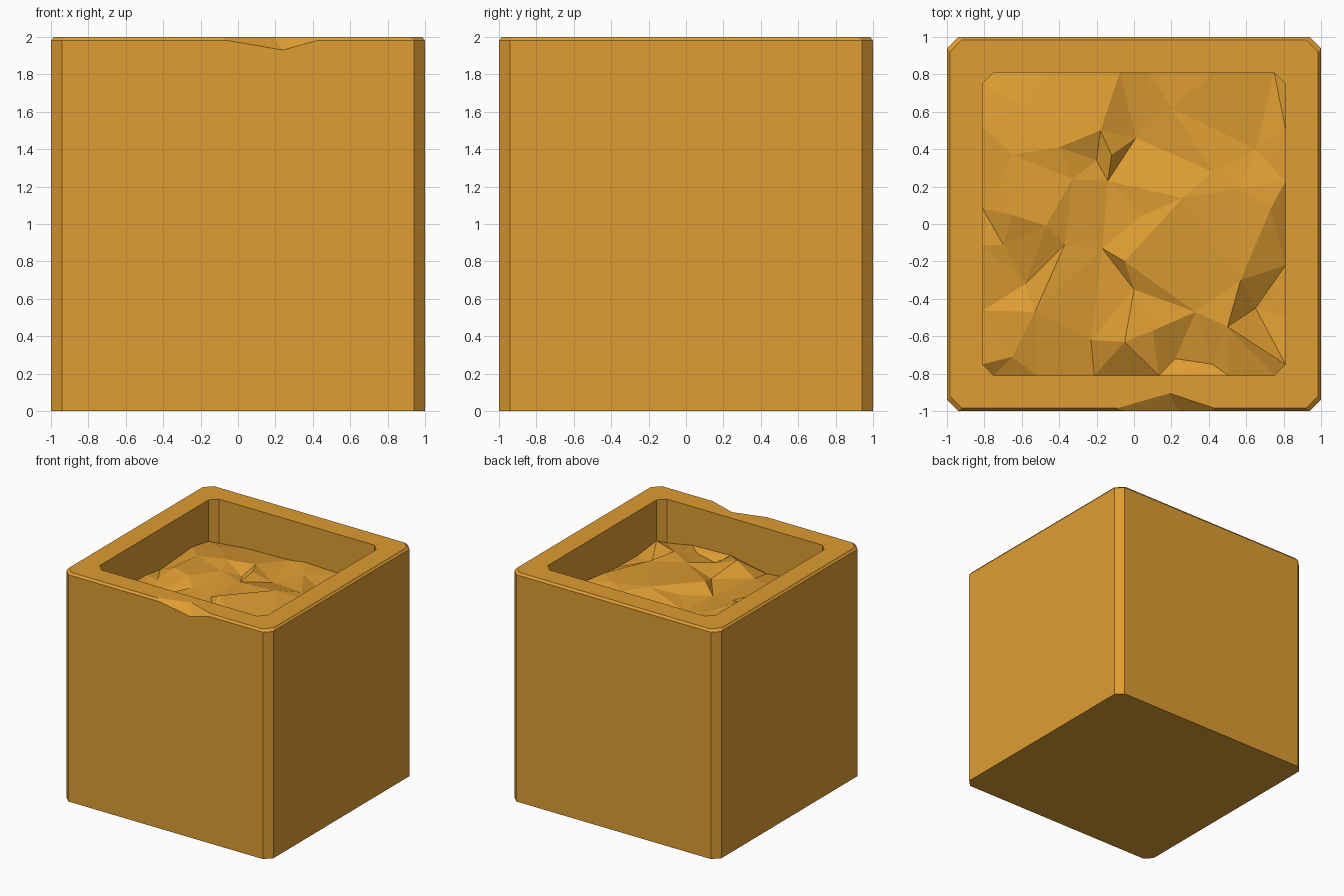
import bpy
import bmesh
import random
from mathutils import Vector, geometry

random.seed(4)

default_cube = bpy.data.objects.get("Cube")
if default_cube:
    bpy.data.objects.remove(default_cube, do_unlink=True)


def make_material(name, colour):
    material = bpy.data.materials.new(name)
    material.use_nodes = True
    material.diffuse_color = colour
    shader = material.node_tree.nodes["Principled BSDF"]
    shader.inputs["Base Color"].default_value = colour
    return material


def make_object(name, bm, material):
    mesh = bpy.data.meshes.new(name)
    bm.to_mesh(mesh)
    bm.free()
    mesh.materials.append(material)
    obj = bpy.data.objects.new(name, mesh)
    bpy.context.collection.objects.link(obj)
    return obj


def octagon(half, cut):
    """Square with cut corners, counter-clockwise from the front left end."""
    inner = half - cut
    return [(-inner, -half), (inner, -half), (half, -inner), (half, inner),
            (inner, half), (-inner, half), (-half, inner), (-half, -inner)]


def ring(bm, half, cut, height, chip=None):
    """Octagonal loop with three extra front points that carry the chip."""
    corners = [(x, y, height) for x, y in octagon(half, cut)]
    chip = chip or [(x, -half, height) for x in (-.05, .24, .42)]
    return [bm.verts.new(p) for p in corners[:1] + chip + corners[1:]]


ochre = make_material("ochre_stone", (0.73, 0.337, 0.032, 1))

# Hollow box with cut corners, bevelled rim and a chipped front edge
bm = bmesh.new()
rings = [
    ring(bm, 1, .06, 0),
    ring(bm, 1, .06, 1.98, [(-.05, -1, 1.98), (.24, -1, 1.93), (.42, -1, 1.98)]),
    ring(bm, .985, .065, 2, [(-.09, -.985, 2), (.19, -.905, 2), (.43, -.985, 2)]),
    ring(bm, .81, .06, 2),
    ring(bm, .81, .06, 1.5),
]
for lower, upper in zip(rings, rings[1:]):
    count = len(lower)
    for i in range(count):
        j = (i + 1) % count
        bm.faces.new((lower[i], lower[j], upper[j], upper[i]))
bm.faces.new(rings[0][::-1])
bm.faces.new(rings[-1])
make_object("box", bm, ochre)

# Rough fill: ridges and hollows in hundredths (x, y, height above the floor)
peaks = [
    (-65, 37, 20), (-40, 41, 22), (-18, 50, 20), (20, 62, 17), (42, 28, 20),
    (57, 19, 20), (1, 46, 11), (-33, 24, 20), (-20, 34, 15), (-12, 37, 20),
    (-14, 23, 16), (-47, -1, 22), (-65, 5, 22), (-70, -11, 16), (-37, -11, 18),
    (-58, -32, 12), (-17, -13, 16), (3, 4, 18), (26, 14, 23), (-5, -20, 23),
    (-23, -62, 14), (0, -35, 18), (57, -30, 20), (73, 8, 20), (65, -45, 9),
    (65, 40, 12), (-5, -63, 25), (10, -57, 21), (22, -72, 12), (50, -55, 21),
    (42, -75, 14), (-65, -71, 17), (-53, -47, 19), (33, -47, 19), (-60, 64, 17),
]
points = [Vector((x, y, z + 150)) / 100 for x, y, z in peaks]

# Uneven edge of the fill along the inner walls
outline = octagon(.81, .06)
for i, start in enumerate(outline):
    a, b = Vector(start), Vector(outline[(i + 1) % len(outline)])
    steps = 5 if (b - a).length > .5 else 1
    for k in range(steps):
        shift = random.uniform(-.3, .3) if k else 0
        spot = a.lerp(b, (k + shift) / steps)
        points.append(Vector((spot.x, spot.y, random.uniform(1.6, 1.68))))

flat = [p.to_2d() for p in points]
verts, _, faces, sources, _, _ = geometry.delaunay_2d_cdt(flat, [], [], 0, 1e-5)
bm = bmesh.new()
made = [bm.verts.new((v.x, v.y, points[src[0]].z)) for v, src in zip(verts, sources)]
for face in faces:
    bm.faces.new([made[i] for i in face])
bm.normal_update()
for face in bm.faces:
    if face.normal.z < 0:
        face.normal_flip()
make_object("rough_fill", bm, ochre)
